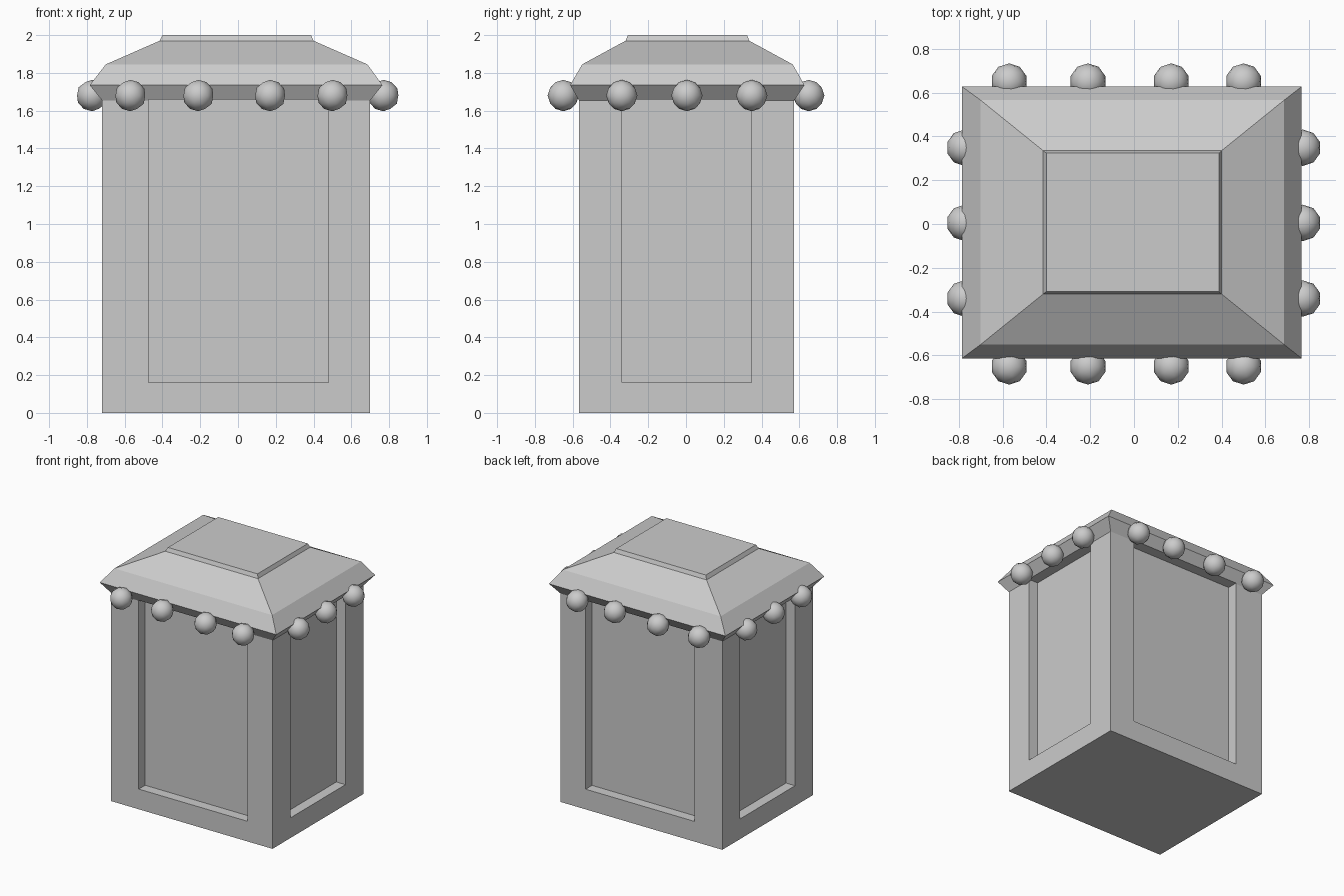
import bpy, bmesh

if "Cube" in bpy.data.objects:
    bpy.data.objects.remove(bpy.data.objects["Cube"])


def add_object(name, bm):
    bmesh.ops.recalc_face_normals(bm, faces=bm.faces)
    mesh = bpy.data.meshes.new(name)
    bm.to_mesh(mesh)
    bm.free()
    obj = bpy.data.objects.new(name, mesh)
    bpy.context.collection.objects.link(obj)
    return obj


def loft(bm, sections):
    """Closed stack of rectangles: (x0, x1, y0, y1, z)."""
    rings = [[bm.verts.new(p) for p in ((a, c, z), (b, c, z), (b, d, z), (a, d, z))]
             for a, b, c, d, z in sections]
    bm.faces.new(rings[0][::-1])
    bm.faces.new(rings[-1])
    for lo, hi in zip(rings, rings[1:]):
        for i in range(4):
            j = (i + 1) % 4
            bm.faces.new((lo[i], lo[j], hi[j], hi[i]))


# Body flaring into the eaves, then the hipped roof and its flat cap
bm = bmesh.new()
loft(bm, [
    (-0.72, 0.70, -0.567, 0.573, 0.0),
    (-0.72, 0.70, -0.567, 0.573, 1.655),
    (-0.785, 0.765, -0.613, 0.627, 1.735),
    (-0.70, 0.685, -0.55, 0.565, 1.845),
    (-0.415, 0.40, -0.32, 0.335, 1.97),
    (-0.40, 0.387, -0.308, 0.323, 2.0),
])
body = add_object("body_and_roof", bm)

# Recessed panels on all four sides
depth, z0, z1 = 0.08, 0.16, 1.66
bm = bmesh.new()
for a, b, c, d in ((-0.475, 0.48, -0.8, -0.567 + depth),
                   (-0.475, 0.48, 0.573 - depth, 0.8),
                   (-0.9, -0.72 + depth, -0.34, 0.348),
                   (0.70 - depth, 0.9, -0.34, 0.348)):
    loft(bm, [(a, b, c, d, z0), (a, b, c, d, z1)])
cutter = add_object("panel_cutter", bm)
cutter.hide_render = True
mod = body.modifiers.new("panels", 'BOOLEAN')
mod.operation = 'DIFFERENCE'
mod.solver = 'EXACT'
mod.object = cutter
bpy.context.view_layer.objects.active = body
bpy.ops.object.modifier_apply(modifier=mod.name)
bpy.data.objects.remove(cutter)

# Row of beads hanging under the eaves
spots = [(x, y) for y in (-0.65, 0.65) for x in (-0.57, -0.21, 0.17, 0.50)]
spots += [(x, y) for x in (-0.773, 0.77) for y in (-0.34, 0.005, 0.348)]
for i, (x, y) in enumerate(spots):
    bm = bmesh.new()
    bmesh.ops.create_icosphere(bm, subdivisions=2, radius=0.083)
    for f in bm.faces:
        f.smooth = True
    bead = add_object(f"eave_bead_{i + 1}", bm)
    bead.location = (x, y, 1.68)
